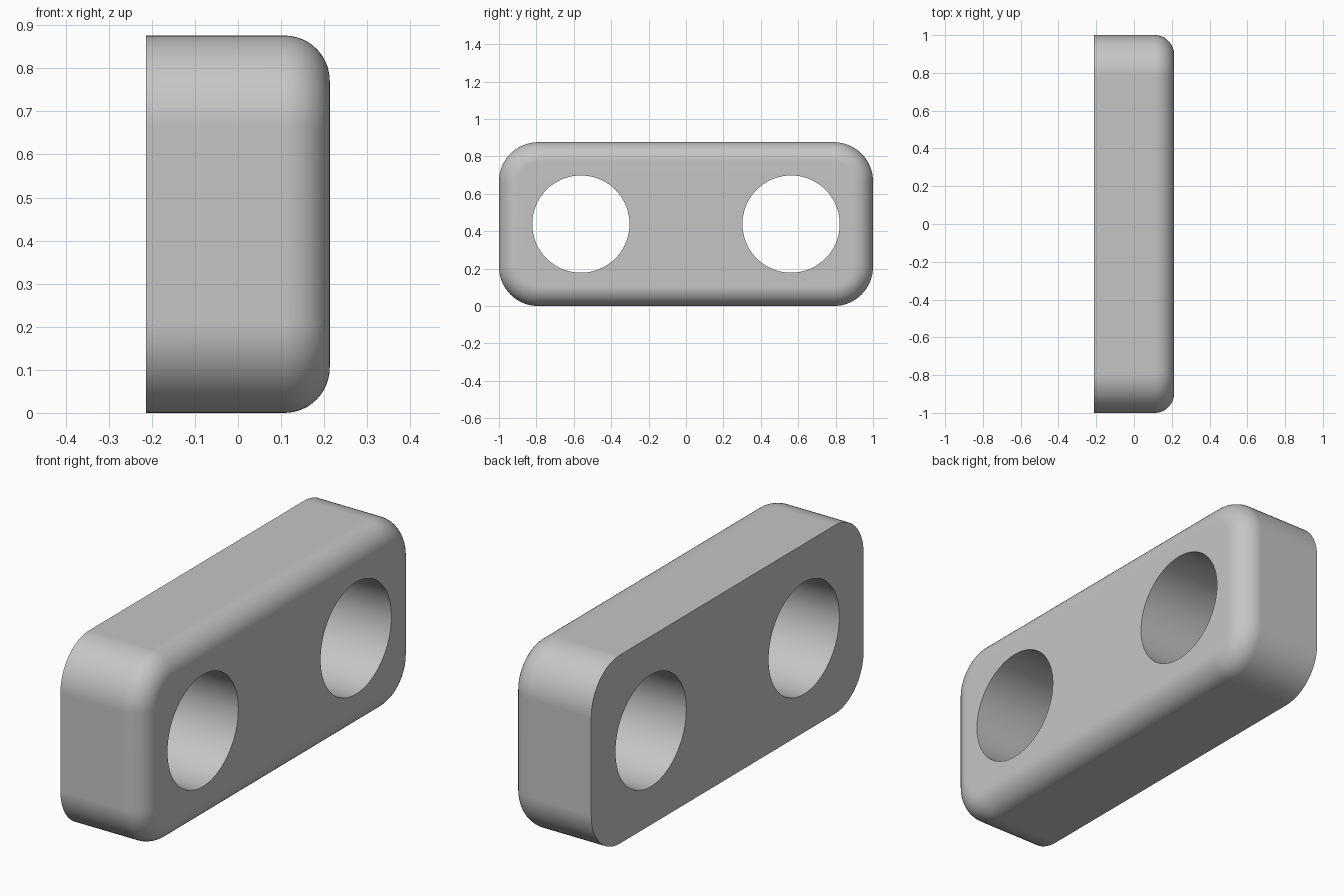
import bpy, bmesh
from math import cos, sin, pi

HALF_X, HALF_Y, HEIGHT = 0.213, 1.0, 0.876
CORNER, FILLET = 0.21, 0.105
HOLE_Y, HOLE_R = 0.562, 0.26
MID_Z = HEIGHT / 2

old = bpy.data.objects.get("Cube")
if old:
    bpy.data.objects.remove(old, do_unlink=True)

bm = bmesh.new()


def add_loop(x, points):
    verts = [bm.verts.new((x, y, z)) for y, z in points]
    return verts, [bm.edges.new((a, b)) for a, b in zip(verts, verts[1:] + verts[:1])]


def rounded_outline(inset, steps=16):
    r = CORNER - inset
    cy, cz = HALF_Y - CORNER, MID_Z - CORNER
    points = []
    for quarter, (sy, sz) in enumerate([(1, 1), (-1, 1), (-1, -1), (1, -1)]):
        for i in range(steps + 1):
            a = (quarter + i / steps) * pi / 2
            points.append((sy * cy + r * cos(a), MID_Z + sz * cz + r * sin(a)))
    return points


def circle(centre_y, count=72):
    angles = [2 * pi * i / count for i in range(count)]
    return [(centre_y + HOLE_R * cos(a), MID_Z + HOLE_R * sin(a)) for a in angles]


def join(a, b):
    for i in range(len(a)):
        j = (i + 1) % len(a)
        bm.faces.new((a[i], a[j], b[j], b[i]))


# Outer wall, square at the back and rolled over into the face
layers = [add_loop(-HALF_X, rounded_outline(0))]
for i in range(13):
    a = i / 12 * pi / 2
    x = HALF_X - FILLET + FILLET * sin(a)
    layers.append(add_loop(x, rounded_outline(FILLET * (1 - cos(a)))))
for lower, upper in zip(layers, layers[1:]):
    join(lower[0], upper[0])

# Two through holes, and the flat faces around them
back_edges, face_edges = list(layers[0][1]), list(layers[-1][1])
for side in (-1, 1):
    back = add_loop(-HALF_X, circle(side * HOLE_Y))
    face = add_loop(HALF_X, circle(side * HOLE_Y))
    join(back[0], face[0])
    back_edges += back[1]
    face_edges += face[1]
for edges in (back_edges, face_edges):
    bmesh.ops.triangle_fill(bm, edges=edges, use_beauty=True)
bmesh.ops.recalc_face_normals(bm, faces=bm.faces[:])

mesh = bpy.data.meshes.new("two_hole_block")
bm.to_mesh(mesh)
bm.free()
block = bpy.data.objects.new("two_hole_block", mesh)
bpy.context.collection.objects.link(block)

# Plain grey finish
grey = bpy.data.materials.new("light grey")
grey.use_nodes = True
colour = (0.56, 0.56, 0.56, 1)
grey.diffuse_color = colour
grey.node_tree.nodes["Principled BSDF"].inputs["Base Color"].default_value = colour
mesh.materials.append(grey)

# Smooth curves with crisp rims
bpy.ops.object.select_all(action='DESELECT')
block.select_set(True)
bpy.context.view_layer.objects.active = block
bpy.ops.object.shade_smooth_by_angle(angle=pi / 6)
normals = block.modifiers.new("flat_face_normals", 'WEIGHTED_NORMAL')
normals.keep_sharp = True
